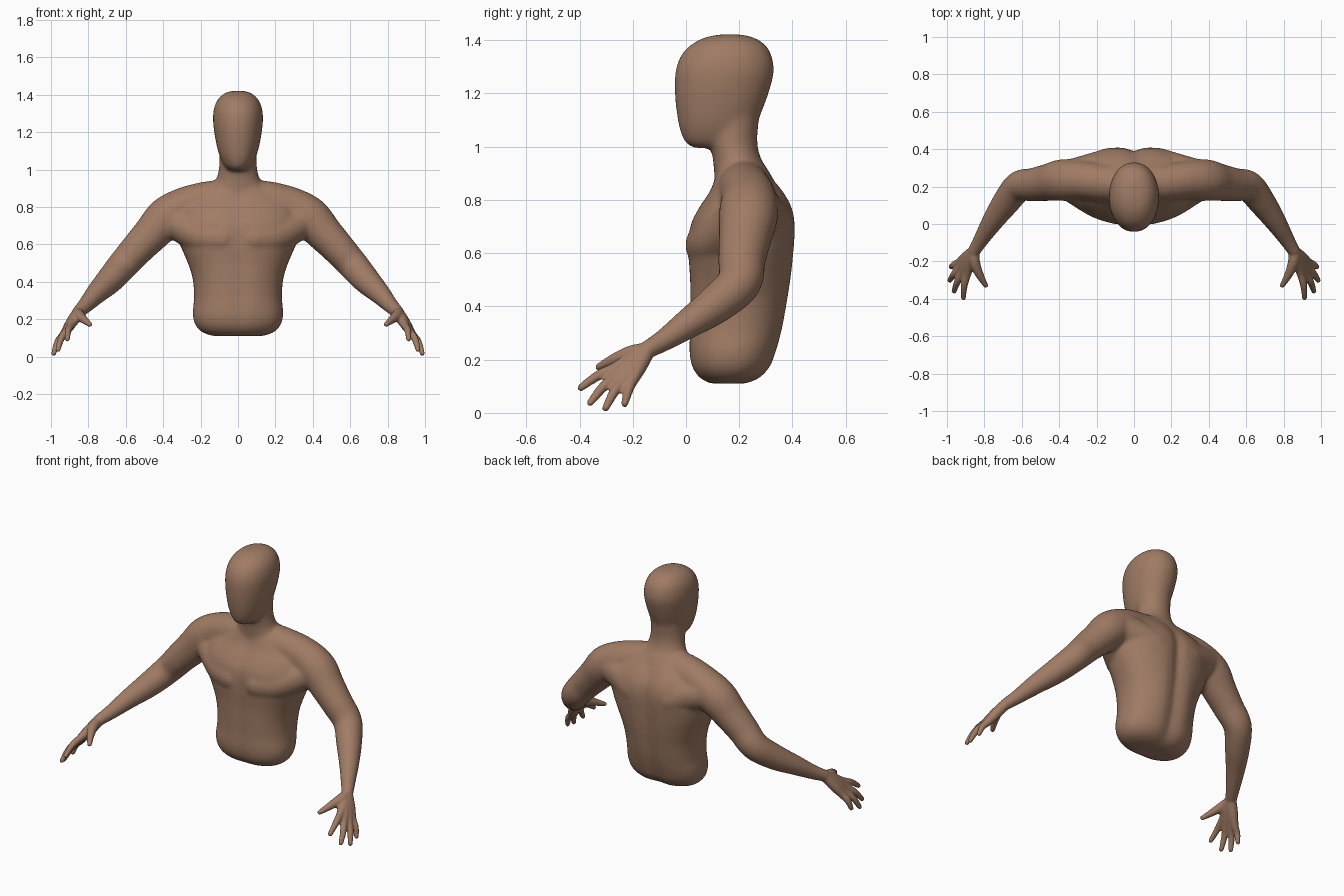
import bpy, bmesh, math
from mathutils import Vector, Matrix

cube = bpy.data.objects.get("Cube")
if cube:
    bpy.data.objects.remove(cube, do_unlink=True)

SEGMENTS = 48
bm = bmesh.new()


def resample(keys, steps=6):
    """Smooth curve through a short list of tuples."""
    pts = [keys[0]] + list(keys) + [keys[-1]]
    out = []
    for a, b, c, d in zip(pts, pts[1:], pts[2:], pts[3:]):
        for i in range(steps):
            t = i / steps
            out.append([q + 0.5 * t * (r - p + t * (2 * p - 5 * q + 4 * r - s
                        + t * (3 * (q - r) + s - p)))
                        for p, q, r, s in zip(a, b, c, d)])
    return out + [list(keys[-1])]


def skin(rings):
    """Closed surface through equal rings of points."""
    rows = [[bm.verts.new(p) for p in ring] for ring in rings]
    for low, high in zip(rows, rows[1:]):
        for i in range(len(low)):
            j = (i + 1) % len(low)
            bm.faces.new((low[i], low[j], high[j], high[i]))
    bm.faces.new(rows[0][::-1])
    bm.faces.new(rows[-1])


def loft(keys, power=2.0, back_groove=0.0, front_groove=0.0):
    """Horizontal sections: height, half width, front y, back y."""
    rings = []
    for z, w, front, back in resample(keys):
        ring = []
        for i in range(SEGMENTS):
            a = math.tau * i / SEGMENTS
            c, s = math.cos(a), math.sin(a)
            x = w * math.copysign(abs(c) ** (2 / power), c)
            y = math.copysign(abs(s) ** (2 / power), s)
            dent = math.exp(-(x / 0.045) ** 2)
            y *= 1 - dent * (back_groove if s > 0 else front_groove)
            ring.append((x, (front + back) / 2 + y * (back - front) / 2, z))
        rings.append(ring)
    skin(rings)


def tube(keys, sides=20):
    """Round limb through x, y, z, radius points, on both sides of the body."""
    path = resample(keys)
    for m in (1, -1):
        pts = [Vector((m * p[0], p[1], p[2])) for p in path]
        rings = []
        for i, p in enumerate(pts):
            d = (pts[min(i + 1, len(pts) - 1)] - pts[max(i - 1, 0)]).normalized()
            u = d.cross(Vector((0, 1, 0))).normalized()
            v = d.cross(u)
            r = path[i][3]
            rings.append([p + r * (u * math.cos(math.tau * k / sides)
                                   + v * math.sin(math.tau * k / sides))
                          for k in range(sides)])
        skin(rings)
        for end in (0, -1):
            bmesh.ops.create_uvsphere(bm, u_segments=sides, v_segments=12,
                                      radius=path[end][3],
                                      matrix=Matrix.Translation(pts[end]))


# Torso
loft([(0.11, 0.13, 0.09, 0.23), (0.13, 0.19, 0.05, 0.28), (0.17, 0.228, 0.02, 0.32),
      (0.23, 0.242, 0.008, 0.345), (0.32, 0.235, 0.01, 0.37), (0.42, 0.243, 0.01, 0.388),
      (0.5, 0.268, 0.01, 0.4), (0.6, 0.31, 0.005, 0.41), (0.7, 0.335, 0.012, 0.415),
      (0.77, 0.33, 0.045, 0.403), (0.83, 0.29, 0.085, 0.37), (0.88, 0.21, 0.105, 0.33),
      (0.93, 0.12, 0.12, 0.29)], 2.25, 0.13, 0.05)

# Neck
loft([(0.84, 0.17, 0.11, 0.35), (0.91, 0.14, 0.105, 0.31), (0.96, 0.113, 0.1, 0.28),
      (1.03, 0.1, 0.085, 0.268), (1.15, 0.1, 0.08, 0.28)])

# Head
loft([(0.995, 0.04, 0.03, 0.18), (1.015, 0.068, -0.002, 0.22), (1.06, 0.093, -0.022, 0.255),
      (1.12, 0.112, -0.034, 0.28), (1.2, 0.127, -0.042, 0.31), (1.28, 0.134, -0.04, 0.33),
      (1.34, 0.125, -0.02, 0.322), (1.38, 0.105, 0.015, 0.3), (1.41, 0.07, 0.07, 0.255),
      (1.422, 0.025, 0.13, 0.2)], 2.1)

# Chest muscles
tube([(0.085, 0.088, 0.63, 0.092), (0.19, 0.125, 0.645, 0.095), (0.32, 0.2, 0.71, 0.09)])

# Shoulder blades
tube([(0.12, 0.31, 0.7, 0.1), (0.22, 0.28, 0.74, 0.1), (0.34, 0.245, 0.77, 0.1)])

# Shoulders and arms
tube([(0.02, 0.22, 0.86, 0.09), (0.15, 0.22, 0.84, 0.1), (0.28, 0.235, 0.805, 0.104),
      (0.38, 0.235, 0.745, 0.112), (0.46, 0.222, 0.66, 0.1), (0.54, 0.21, 0.575, 0.09),
      (0.615, 0.2, 0.49, 0.083), (0.685, 0.115, 0.41, 0.074), (0.755, 0.015, 0.34, 0.058),
      (0.815, -0.08, 0.275, 0.042), (0.852, -0.14, 0.24, 0.034)])

# Fingers: knuckle and tip, each joined to the wrist across the palm
FINGERS = [((0.892, -0.268, 0.168), (0.912, -0.395, 0.095)),
           ((0.917, -0.265, 0.138), (0.962, -0.36, 0.038)),
           ((0.932, -0.24, 0.12), (0.985, -0.302, 0.018)),
           ((0.935, -0.205, 0.115), (0.978, -0.23, 0.035))]
WRIST = Vector((0.858, -0.148, 0.232))
for knuckle, tip in FINGERS:
    k, t = Vector(knuckle), Vector(tip)
    bend = k.lerp(t, 0.5) + Vector((0.006, 0, 0.008))
    tube([(*WRIST, 0.032), (*WRIST.lerp(k, 0.5), 0.03), (*k, 0.022),
          (*bend, 0.019), (*t, 0.014)], 14)

# Thumb
tube([(*WRIST, 0.032), (0.852, -0.205, 0.224, 0.03), (0.826, -0.27, 0.2, 0.023),
      (0.792, -0.33, 0.172, 0.015)], 14)

bmesh.ops.recalc_face_normals(bm, faces=bm.faces)
mesh = bpy.data.meshes.new("upper_body_parts")
bm.to_mesh(mesh)
bm.free()
body = bpy.data.objects.new("upper_body", mesh)
bpy.context.collection.objects.link(body)

# Fuse the parts into one skin
fuse = body.modifiers.new("fuse", 'REMESH')
fuse.mode = 'VOXEL'
fuse.voxel_size = 0.0075
bpy.context.view_layer.update()
fused = bpy.data.meshes.new_from_object(body.evaluated_get(bpy.context.evaluated_depsgraph_get()))
body.modifiers.clear()
body.data = fused
bpy.data.meshes.remove(mesh)
fused.name = "upper_body"

# Blend the muscles strongly, the hands only a little
blend = body.vertex_groups.new(name="blend")
for v in fused.vertices:
    weight = max(0.0, min(1.0, (0.85 - abs(v.co.x)) / 0.2))
    if weight:
        blend.add([v.index], weight, 'REPLACE')
for name, group, count in (("soften_all", "", 3), ("soften_muscles", "blend", 28)):
    soften = body.modifiers.new(name, 'SMOOTH')
    soften.factor = 0.5
    soften.iterations = count
    soften.vertex_group = group

# Skin colour
skin_tone = bpy.data.materials.new("brown_skin")
skin_tone.use_nodes = True
colour = (0.35, 0.2, 0.13, 1)
skin_tone.diffuse_color = colour
shader = skin_tone.node_tree.nodes["Principled BSDF"]
shader.inputs["Base Color"].default_value = colour
shader.inputs["Roughness"].default_value = 0.7
fused.materials.clear()
fused.materials.append(skin_tone)
for p in fused.polygons:
    p.use_smooth = True
    p.material_index = 0
